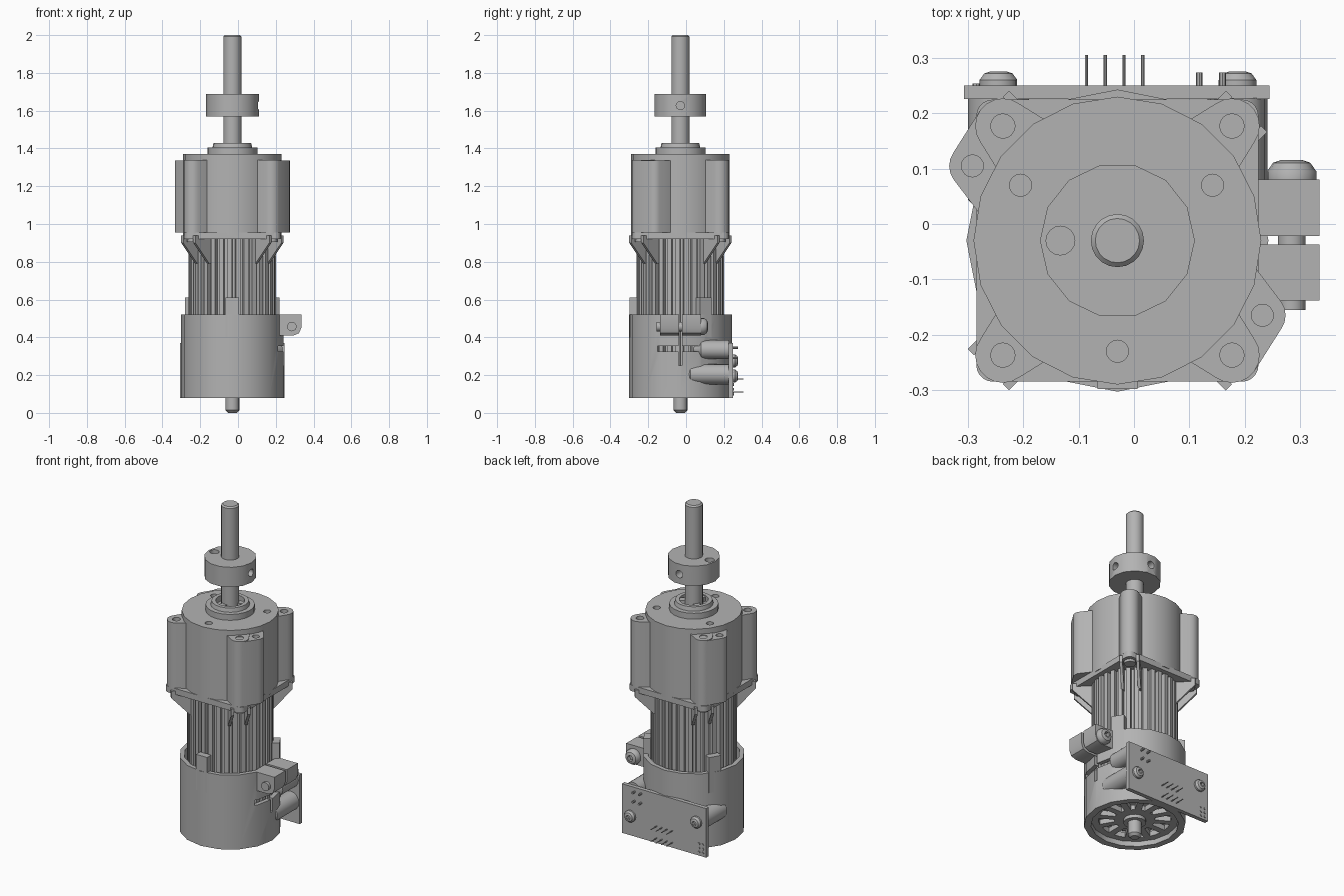
import bpy, bmesh
from math import sin, cos, pi, radians
from mathutils import Matrix, Vector

cube = bpy.data.objects.get("Cube")
if cube:
    bpy.data.objects.remove(cube, do_unlink=True)

GREY = (0.45, 0.45, 0.45, 1)
metal = bpy.data.materials.new("plain grey")
metal.use_nodes = True
metal.diffuse_color = GREY
metal.node_tree.nodes["Principled BSDF"].inputs["Base Color"].default_value = GREY

C = -0.03                     # motor axis in x and y
AXIS = Vector((C, C, 0))


def finish(name, bm):
    bmesh.ops.recalc_face_normals(bm, faces=bm.faces)
    mesh = bpy.data.meshes.new(name)
    bm.to_mesh(mesh)
    bm.free()
    mesh.materials.append(metal)
    ob = bpy.data.objects.new(name, mesh)
    bpy.context.collection.objects.link(ob)
    bpy.ops.object.select_all(action='DESELECT')
    ob.select_set(True)
    bpy.context.view_layer.objects.active = ob
    bpy.ops.object.shade_smooth_by_angle(angle=radians(35))
    return ob


def lathe(name, profile, segs, origin=AXIS, axis=(0, 0, 1), closed=False):
    """Spin (radius, height) points about an axis through origin."""
    bm = bmesh.new()
    vs = [bm.verts.new((r, 0, h)) for r, h in profile]
    edges = [bm.edges.new(p) for p in zip(vs, vs[1:])]
    if closed:
        edges.append(bm.edges.new((vs[-1], vs[0])))
    bmesh.ops.spin(bm, geom=vs + edges, cent=(0, 0, 0), axis=(0, 0, 1),
                   angle=2 * pi, steps=segs)
    bmesh.ops.remove_doubles(bm, verts=bm.verts, dist=1e-4)
    turn = Vector((0, 0, 1)).rotation_difference(Vector(axis)).to_matrix().to_4x4()
    bm.transform(Matrix.Translation(origin) @ turn)
    return finish(name, bm)


def rod(name, r, start, length, axis=(0, 0, 1), segs=16, chamfer=0.0):
    return lathe(name, [(0, 0), (r, 0), (r, length - chamfer),
                        (r - chamfer, length), (0, length)], segs, Vector(start), axis)


def box(name, lo, hi, turn=0):
    """Box from corner to corner, optionally turned about the motor axis."""
    lo, hi = Vector(lo), Vector(hi)
    bm = bmesh.new()
    bmesh.ops.create_cube(bm, size=1)
    bm.transform(Matrix.Translation((lo + hi) / 2) @ Matrix.Diagonal((*(hi - lo), 1)))
    if turn:
        bm.transform(Matrix.Translation(AXIS) @ Matrix.Rotation(turn, 4, 'Z')
                     @ Matrix.Translation(-AXIS))
    return finish(name, bm)


def prism(name, pts, z0, z1, matrix=Matrix()):
    bm = bmesh.new()
    face = bm.faces.new([bm.verts.new((x, y, z0)) for x, y in pts])
    new = bmesh.ops.extrude_face_region(bm, geom=[face])["geom"]
    bmesh.ops.translate(bm, vec=(0, 0, z1 - z0),
                        verts=[g for g in new if isinstance(g, bmesh.types.BMVert)])
    bm.transform(matrix)
    return finish(name, bm)


def hull(name, circles, z0, z1, segs=20):
    """Upright solid wrapped around a few (x, y, radius) circles."""
    bm = bmesh.new()
    for x, y, r in circles:
        for i in range(segs):
            a = 2 * pi * i / segs
            for z in (z0, z1):
                bm.verts.new((x + r * cos(a), y + r * sin(a), z))
    out = bmesh.ops.convex_hull(bm, input=bm.verts)
    inner = {g for g in out["geom_interior"] if isinstance(g, bmesh.types.BMVert)}
    bmesh.ops.delete(bm, geom=list(inner), context='VERTS')
    bmesh.ops.dissolve_limit(bm, angle_limit=0.01, verts=bm.verts, edges=bm.edges)
    return finish(name, bm)


def cut(ob, cutters):
    for c in cutters:
        mod = ob.modifiers.new("cut", 'BOOLEAN')
        mod.operation, mod.solver, mod.object = 'DIFFERENCE', 'EXACT', c
        bpy.ops.object.select_all(action='DESELECT')
        bpy.context.view_layer.objects.active = ob
        ob.select_set(True)
        bpy.ops.object.modifier_apply(modifier=mod.name)
        bpy.data.objects.remove(c, do_unlink=True)
    bpy.ops.object.shade_smooth_by_angle(angle=radians(35))


# Output shaft and clamping collar
rod("output_shaft", 0.048, (C, C, 1.38), 0.62, segs=20, chamfer=0.008)
collar = lathe("shaft_collar", [(0.046, 1.57), (0.14, 1.57), (0.14, 1.687), (0.046, 1.687)],
               14, closed=True)
cut(collar, [rod("hole", 0.022, (0.05, C, 1.627), 0.2, (1, 0, 0)),
             rod("hole", 0.022, (C, 0.05, 1.627), 0.2, (0, 1, 0)),
             rod("hole", 0.026, (-0.133, C, 1.62), 0.1)])

# Gearbox body with its stepped bearing seat
gearbox = rod("gearbox_body", 0.26, (C, C, 0.94), 0.43, segs=20)
cut(gearbox, [rod("hole", 0.02, (x, y, 1.33), 0.1)
              for x, y in ((-0.205, 0.07), (0.142, 0.07), (C, -0.23))])
lathe("bearing_seat", [(0, 1.36), (0.132, 1.36), (0.132, 1.405), (0.105, 1.405),
                       (0.1, 1.428), (0.078, 1.428), (0.078, 1.395), (0, 1.395)], 20)
for k in range(3):
    box("bearing_key", (C + 0.04, C - 0.018, 1.39), (C + 0.082, C + 0.018, 1.422),
        k * 2 * pi / 3 + 0.4)

# Corner screw lobes, with a rib pair beneath each
for sx in (-1, 1):
    for sy in (-1, 1):
        bx, by = C + sx * 0.207, C + sy * 0.207
        lobe = hull("screw_lobe", [(bx, by, 0.05), (C + sx * 0.13, C + sy * 0.13, 0.075)],
                    0.95, 1.34)
        cut(lobe, [rod("hole", 0.022, (bx, by, 1.29), 0.1)])
        rod("lobe_screw", 0.032, (bx, by, 0.905), 0.04, segs=12)
        for side in (-0.045, 0.045):
            ang = Matrix.Rotation(math_a := (pi / 4 if sx > 0 else 3 * pi / 4) * sy, 4, 'Z')
            m = (Matrix.Translation(AXIS) @ ang @ Matrix.Translation((0, side, 0))
                 @ Matrix.Rotation(pi / 2, 4, 'X'))
            prism("flange_rib", [(0.2, 0.94), (0.33, 0.94), (0.33, 0.9), (0.225, 0.79),
                                 (0.2, 0.79)], -0.008, 0.008, m)

# Two side ears on opposite corners
for s in (-1, 1):
    ex, ey = C + s * 0.262, C - s * 0.135
    ear = hull("side_ear", [(ex, ey, 0.042), (C + s * 0.207, C - s * 0.207, 0.05),
                            (C + s * 0.19, C - s * 0.07, 0.06)], 0.955, 1.336)
    cut(ear, [rod("hole", 0.02, (ex, ey, 1.29), 0.1)])

# Square mounting flange under the gearbox
hull("mounting_flange", [(C + a * 0.225, C + b * 0.225, 0.03)
                         for a in (-1, 1) for b in (-1, 1)], 0.92, 0.955)

# Finned motor body
fins = 32
ring = []
for i in range(fins):
    for f, r in ((0, 0.207), (0.35, 0.207), (0.4, 0.232), (0.95, 0.232)):
        a = 2 * pi * (i + f) / fins
        ring.append((C + r * cos(a), C + r * sin(a)))
prism("finned_motor", ring, 0.17, 0.93)

# Rear cup: open shell, three tabs, clamp slits
cup = lathe("rear_cup", [(0.248, 0.52), (0.273, 0.52), (0.273, 0.08), (0.235, 0.08),
                         (0.235, 0.16), (0.248, 0.18)], 16, closed=True)
cut(cup, [box("slit", (0.15, -0.04, 0.25), (0.3, -0.02, 0.6)),
          box("slit", (0.15, -0.15, 0.325), (0.3, 0.085, 0.355))])
for k in range(3):
    box("cup_tab", (C + 0.228, C - 0.036, 0.4), (C + 0.268, C + 0.036, 0.61),
        -pi / 2 + k * 2 * pi / 3)

# Vented rear face
lathe("vent_rim", [(0.195, 0.11), (0.24, 0.11), (0.24, 0.14), (0.195, 0.14)], 24, closed=True)
lathe("vent_hub", [(0, 0.09), (0.06, 0.09), (0.06, 0.11), (0.11, 0.11), (0.11, 0.14),
                   (0, 0.14)], 20)
for k in range(12):
    box("vent_spoke", (C + 0.1, C - 0.018, 0.11), (C + 0.2, C + 0.018, 0.14), k * pi / 6)
rod("rear_shaft", 0.037, (C, C, 0.2), 0.2, (0, 0, -1), chamfer=0.014)

# Clamp blocks and their cross screw
flip = Matrix.Rotation(pi / 2, 4, 'X')
for lo, hi in ((-0.138, -0.037), (-0.022, 0.08)):
    prism("clamp_block", [(0.2, 0.52), (0.335, 0.52), (0.335, 0.45), (0.323, 0.422),
                          (0.295, 0.41), (0.2, 0.41)], -hi, -lo, flip)
rod("clamp_screw", 0.025, (0.285, -0.155, 0.457), 0.24, (0, 1, 0))


def screw_head(x, y, z, r, h):
    """Domed head facing the back, with a drive socket."""
    head = lathe("screw_head", [(0, 0), (r, 0), (r, h * 0.4), (r * 0.75, h * 0.85),
                                (r * 0.4, h), (0, h)], 16, Vector((x, y, z)), (0, 1, 0))
    cut(head, [rod("socket", r * 0.4, (x, y + h * 0.4, z), h, (0, 1, 0), segs=6)])


screw_head(0.285, 0.08, 0.457, 0.045, 0.036)

# Circuit board on horizontal posts
box("circuit_board", (-0.307, 0.226, 0.08), (0.245, 0.25, 0.37))
for x, z, r, y0 in ((0.187, 0.205, 0.054, 0.04), (0.187, 0.335, 0.05, 0.1),
                    (-0.245, 0.275, 0.055, 0.06)):
    rod("board_post", r, (x, y0, z), 0.228 - y0, (0, 1, 0), chamfer=0)
    rod("post_nose", r, (x, y0 + 0.01, z), 0.07, (0, -1, 0), chamfer=r * 0.8)
screw_head(0.187, 0.25, 0.195, 0.034, 0.026)
screw_head(-0.245, 0.25, 0.275, 0.034, 0.026)

# Connector pins
for i in range(4):
    for z in (0.11, 0.18):
        rod("long_pin", 0.003, (-0.086 + i * 0.034, 0.25, z), 0.055, (0, 1, 0), segs=8)
for x in (0.118, 0.16):
    for z in (0.29, 0.345):
        rod("short_pin", 0.006, (x, 0.25, z), 0.024, (0, 1, 0), segs=8)
for x in (-0.26, -0.285):
    for z in (0.1, 0.125, 0.15):
        rod("solder_pad", 0.007, (x, 0.25, z), 0.004, (0, 1, 0), segs=8)
